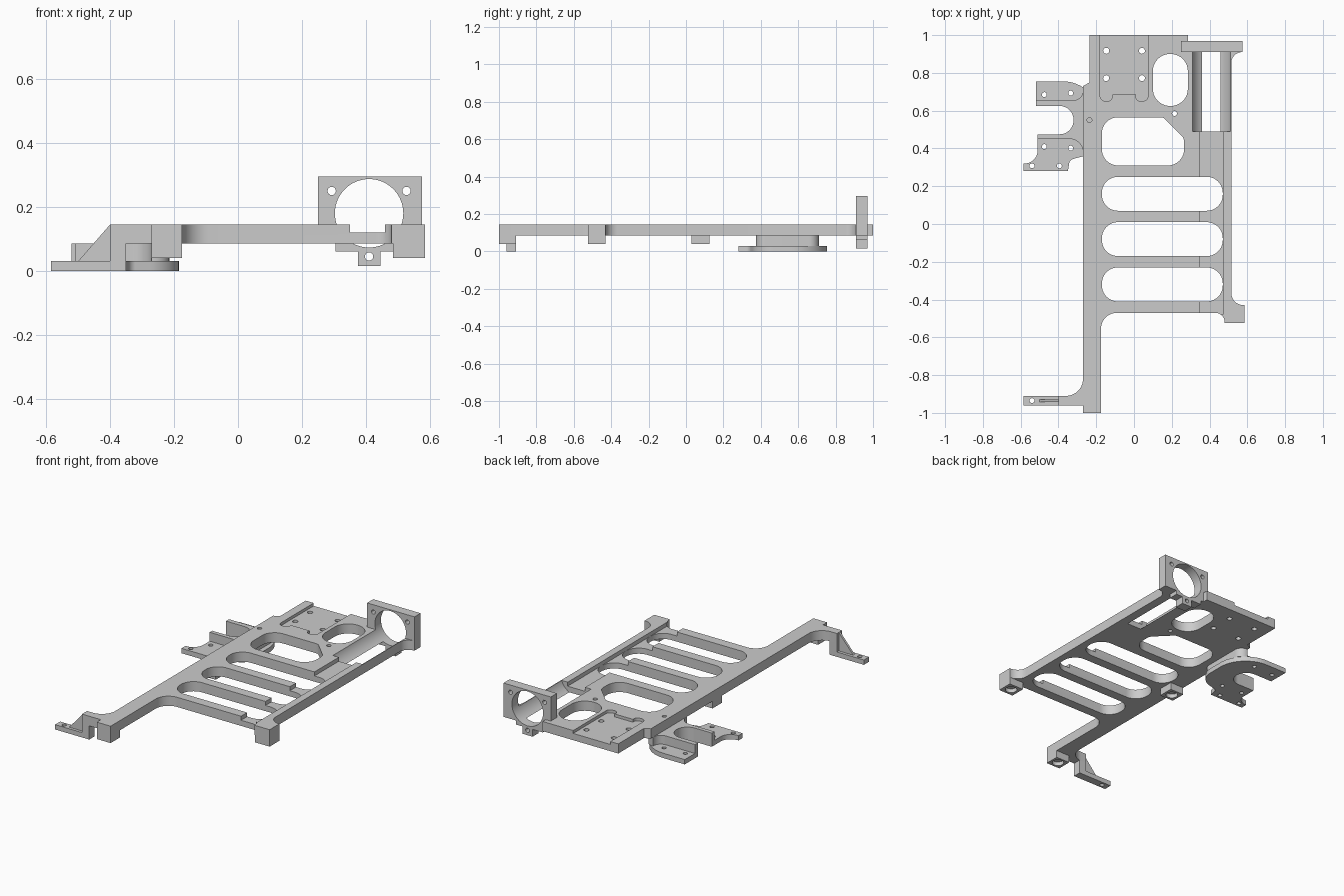
import bpy, bmesh, math
from mathutils import Vector

cube = bpy.data.objects.get("Cube")
if cube:
    bpy.data.objects.remove(cube, do_unlink=True)

GREY = (0.6, 0.6, 0.6, 1)
grey = bpy.data.materials.new("plain grey")
grey.use_nodes = True
grey.diffuse_color = GREY
grey.node_tree.nodes["Principled BSDF"].inputs["Base Color"].default_value = GREY

PLATE_LO, PLATE_HI = 0.085, 0.145


def rounded(corners, steps=10):
    """Outline from (x, y[, radius]) corners, with an arc at each radius."""
    out, n = [], len(corners)
    for i, c in enumerate(corners):
        p = Vector(c[:2])
        r = c[2] if len(c) > 2 else 0
        if not r:
            out.append(p)
            continue
        a = (Vector(corners[i - 1][:2]) - p).normalized()
        b = (Vector(corners[(i + 1) % n][:2]) - p).normalized()
        half = a.angle(b) / 2
        centre = p + (a + b).normalized() * r / math.sin(half)
        reach = r / math.tan(half)
        start = (p + a * reach - centre).normalized()
        end = (p + b * reach - centre).normalized()
        out += [centre + start.slerp(end, k / steps).normalized() * r for k in range(steps + 1)]
    return out


def prism(name, pts, lo, hi, axis="z"):
    """Extrude an xy outline along z, or an xz outline along y."""
    place = (lambda p, h: (p[0], p[1], h)) if axis == "z" else (lambda p, h: (p[0], h, p[1]))
    bm = bmesh.new()
    bottom = [bm.verts.new(place(p, lo)) for p in pts]
    top = [bm.verts.new(place(p, hi)) for p in pts]
    bm.faces.new(bottom)
    bm.faces.new(top)
    for i in range(len(pts)):
        j = (i + 1) % len(pts)
        bm.faces.new((bottom[i], bottom[j], top[j], top[i]))
    bmesh.ops.recalc_face_normals(bm, faces=bm.faces)
    mesh = bpy.data.meshes.new(name)
    bm.to_mesh(mesh)
    bm.free()
    mesh.materials.append(grey)
    ob = bpy.data.objects.new(name, mesh)
    bpy.context.collection.objects.link(ob)
    return ob


def rect(x0, x1, y0, y1, r=0):
    return rounded([(x0, y0, r), (x1, y0, r), (x1, y1, r), (x0, y1, r)])


def circle(x, y, r, n=24):
    return [(x + r * math.cos(math.tau * k / n), y + r * math.sin(math.tau * k / n)) for k in range(n)]


def cut(ob, *cutters):
    """Subtract each (outline, lo, hi[, axis]) from the part."""
    for c in cutters:
        tool = prism("cutter", *c)
        tool.hide_render = True
        mod = ob.modifiers.new("cut", "BOOLEAN")
        mod.operation, mod.solver, mod.object = "DIFFERENCE", "EXACT", tool
        dg = bpy.context.evaluated_depsgraph_get()
        mesh = bpy.data.meshes.new_from_object(ob.evaluated_get(dg))
        ob.modifiers.clear()
        ob.data = mesh
        bpy.data.objects.remove(tool, do_unlink=True)


def through(pts):
    return (pts, -0.1, 0.4)


def hole(x, y, r=0.013):
    return through(circle(x, y, r, 16))


# Main frame plate with filleted outline
frame = prism("frame_plate", rounded([
    (-0.175, -1), (-0.175, -0.47, 0.085), (0.48, -0.47, 0.05), (0.48, -0.525),
    (0.585, -0.525), (0.585, -0.43), (0.515, -0.43, 0.065), (0.515, 0.91, 0.058),
    (0.575, 0.91), (0.575, 0.965), (0.285, 0.965), (0.285, 1), (-0.235, 1),
    (-0.235, 0.75), (-0.27, 0.73), (-0.27, -0.91, 0.09), (-0.4, -0.91),
    (-0.4, -0.96), (-0.27, -0.96), (-0.27, -1)]), PLATE_LO, PLATE_HI)

# Lowered channel along the right rail
cut(frame, (rect(0.35, 0.47, -0.48, 0.55), 0.12, 0.3))
# Long slots
cut(frame, *[through(rect(-0.17, 0.47, y, y + 0.18, 0.085)) for y in (-0.41, -0.17, 0.07)])
# Windows
cut(frame, through(rect(0.1, 0.285, 0.625, 0.9, 0.09)),
    through(rounded([(-0.17, 0.31, 0.085), (0.265, 0.31, 0.085), (0.265, 0.455, 0.05),
                     (0.155, 0.565, 0.03), (-0.17, 0.565, 0.085)])))
# Lowered mounting pad and its screw holes
cut(frame, (rounded([(-0.18, 0.65, 0.03), (-0.115, 0.65, 0.025), (-0.115, 0.685), (0.01, 0.685),
                     (0.01, 0.65, 0.025), (0.075, 0.65, 0.03), (0.075, 1.1), (-0.18, 1.1)]), 0.127, 0.3))
cut(frame, *[hole(x, y, 0.016) for x in (-0.147, 0.042) for y in (0.772, 0.917)],
    hole(-0.236, 0.55), hole(0.215, 0.585))
# Round motor cradle
bore = circle(0.41, 0.18, 0.107, 64)
cut(frame, (bore, 0.49, 1.1, "y"))

# Upright motor mount with a bottom tab
mount = prism("motor_mount", [
    (0.25, 0.295), (0.25, 0.085), (0.305, 0.085), (0.305, 0.06), (0.375, 0.06), (0.375, 0.015),
    (0.445, 0.015), (0.445, 0.06), (0.49, 0.06), (0.49, 0.085), (0.575, 0.085), (0.575, 0.295)],
    0.91, 0.97, "y")
cut(mount, (bore, 0.8, 1.1, "y"), *[(circle(x, z, 0.013, 16), 0.8, 1.1, "y")
                                    for x, z in ((0.293, 0.25), (0.527, 0.25), (0.41, 0.045))])

# Square feet with round pockets underneath
for name, x0, x1, y0, y1 in (("front_right_foot", -0.27, -0.175, -1, -0.91),
                             ("front_left_foot", 0.485, 0.585, -0.525, -0.43),
                             ("middle_foot", -0.27, -0.175, 0.03, 0.125)):
    foot = prism(name, rect(x0, x1, y0, y1), 0.04, PLATE_LO)
    cut(foot, (circle((x0 + x1) / 2, (y0 + y1) / 2, 0.034), 0, 0.065))

# Front arm: post, low flange and gusset
prism("arm_post", rect(-0.4, -0.35, -0.96, -0.91), 0.03, PLATE_LO)
flange = prism("arm_flange", rect(-0.585, -0.35, -0.96, -0.91), 0, 0.03)
cut(flange, hole(-0.54, -0.935))
prism("arm_gusset", [(-0.5, 0.03), (-0.4, 0.03), (-0.4, 0.145)], -0.942, -0.928, "y")

# Curved side bracket: flange on the ground
bracket = prism("bracket_flange", rounded([
    (-0.52, 0.755), (-0.52, 0.625), (-0.32, 0.625, 0.074), (-0.32, 0.475, 0.074),
    (-0.51, 0.475), (-0.51, 0.32, 0.07), (-0.585, 0.32), (-0.585, 0.28),
    (-0.35, 0.28), (-0.34, 0.34, 0.03), (-0.185, 0.38, 0.12), (-0.185, 0.755, 0.19)], 16), 0, 0.03)
cut(bracket, *[hole(x, y) for x, y in ((-0.475, 0.685), (-0.335, 0.693), (-0.475, 0.41),
                                       (-0.335, 0.402), (-0.54, 0.308), (-0.395, 0.308))])
# Bracket wall reaching up to the plate
prism("bracket_wall", rounded([
    (-0.52, 0.655), (-0.52, 0.625), (-0.32, 0.625, 0.074), (-0.32, 0.475, 0.074),
    (-0.51, 0.475), (-0.51, 0.45), (-0.27, 0.45, 0.07), (-0.27, 0.375),
    (-0.215, 0.375, 0.05), (-0.215, 0.71, 0.05), (-0.27, 0.71), (-0.27, 0.655, 0.05)], 16), 0.03, PLATE_LO)

# Smooth curved walls, keep edges sharp
for ob in list(bpy.context.collection.objects):
    if ob.type == "MESH" and grey.name in ob.data.materials:
        bpy.ops.object.select_all(action="DESELECT")
        ob.select_set(True)
        bpy.context.view_layer.objects.active = ob
        bpy.ops.object.shade_smooth_by_angle(angle=math.radians(30))
